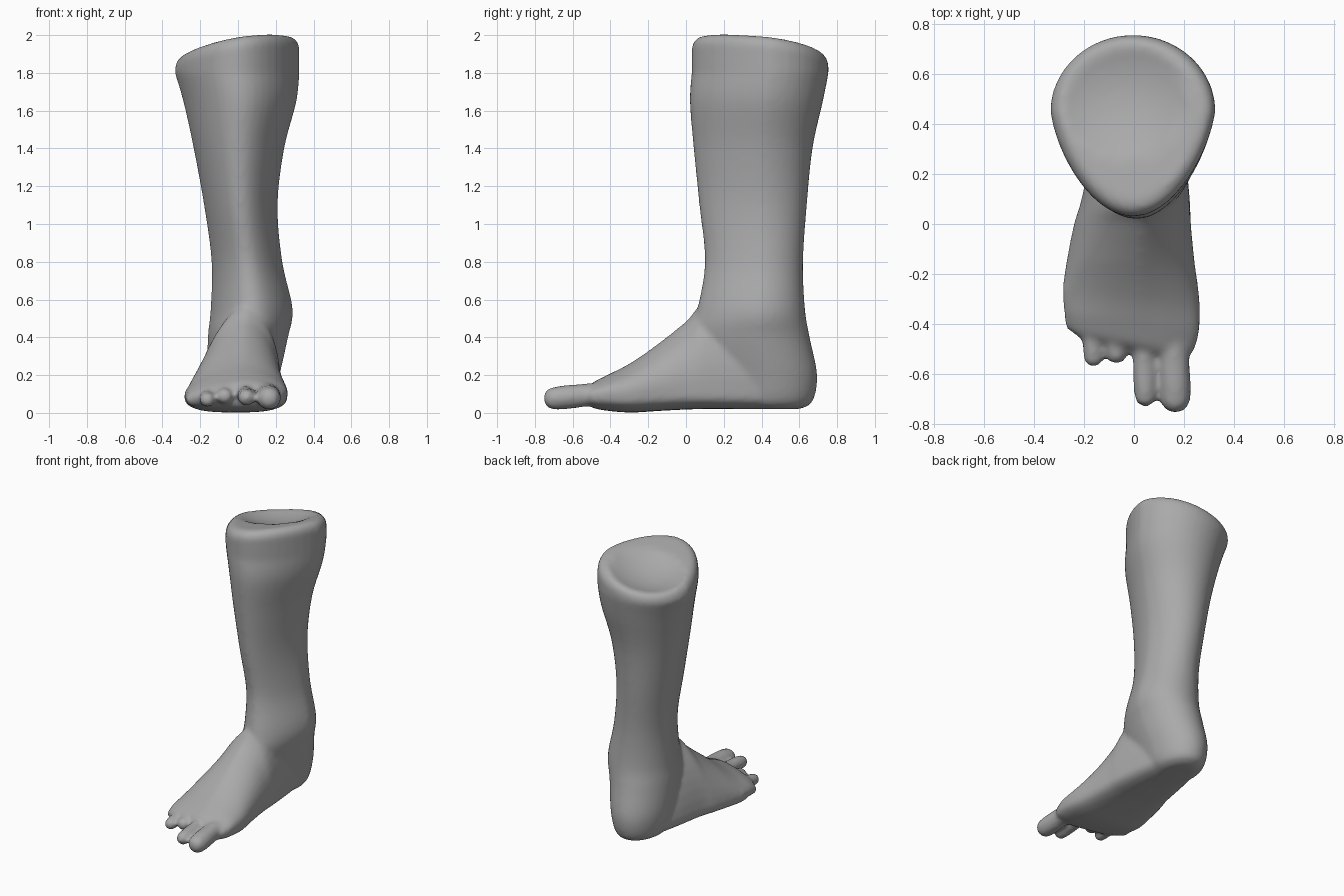
import bpy, bmesh
from math import sin, cos, pi
from mathutils import Vector

if "Cube" in bpy.data.objects:
    bpy.data.objects.remove(bpy.data.objects["Cube"])

SIDES = 40


def resample(rows, steps=5):
    """Catmull-Rom blend through the rows of a section table."""
    rows = [Vector(r) for r in rows]
    padded = [rows[0]] + rows + [rows[-1]]
    result = []
    for a, b, c, d in zip(padded, padded[1:], padded[2:], padded[3:]):
        for k in range(steps):
            t = k / steps
            result.append(b + (c - a) * (t / 2) + (a * 2 - b * 5 + c * 4 - d) * (t * t / 2)
                          + (b * 3 - a - c * 3 + d) * (t ** 3 / 2))
    return result + [rows[-1]]


def signed_power(value, exponent):
    return abs(value) ** exponent * (1 if value >= 0 else -1)


def loft(bm, rings):
    """Skin a closed tube through the rings and cap both ends."""
    loops = [[bm.verts.new(p) for p in ring] for ring in rings]
    for low, high in zip(loops, loops[1:]):
        for i in range(SIDES):
            j = (i + 1) % SIDES
            bm.faces.new((low[i], low[j], high[j], high[i]))
    bm.faces.new(loops[0][::-1])
    bm.faces.new(loops[-1])


def top_height(x, y):
    """Sloping cut end of the leg with a shallow dish in it."""
    plane = 1.95 + 0.17 * x - 0.13 * (y - 0.4)
    away = ((x + 0.04) / 0.2) ** 2 + ((y - 0.5) / 0.19) ** 2
    return plane - 0.06 * max(0, 1 - away / 1.6)


def leg_ring(section):
    z, left, right, front, back = section
    middle, half = (left + right) / 2, (right - left) / 2
    wide = front + (back - front) * 0.58
    ring = []
    for i in range(SIDES):
        c, s = cos(2 * pi * i / SIDES), sin(2 * pi * i / SIDES)
        x = middle + half * c * (1 - 0.2 * max(0, -s))
        y = wide + s * ((back - wide) if s > 0 else (wide - front))
        ring.append(Vector((x, y, z)))
    return ring


def foot_ring(section):
    y, left, right, low, high = section
    middle, half = (left + right) / 2, (right - left) / 2
    waist = low + min(0.09, (high - low) * 0.45)
    ring = []
    for i in range(SIDES):
        c, s = cos(2 * pi * i / SIDES), sin(2 * pi * i / SIDES)
        if s > 0:
            x = middle + half * signed_power(c, 1.35) + 0.04 * s
            z = waist + (high - waist) * s
        else:
            x = middle + half * signed_power(c, 0.7)
            z = waist + (waist - low) * signed_power(s, 0.7)
        # the front edge runs back towards the little toe
        slant = max(0, -y - 0.15) * 0.55 * (x - 0.12) if x < 0.12 else 0
        ring.append(Vector((x, y - slant, z)))
    return ring


def toe(bm, x, root, tip, radius, z):
    """Rounded finger shape, slightly bulbous at its end."""
    rings = []
    start, end = Vector((x - 0.01, root, z + 0.03)), Vector((x, tip + radius, z))
    for k in range(6):
        rings.append((start.lerp(end, k / 6), radius * (0.95 + 0.02 * k)))
    for k in range(7):
        a = pi / 2 * k / 6.3
        rings.append((end - Vector((0, radius * sin(a), 0)), radius * cos(a)))
    loft(bm, [[p + Vector((r * cos(2 * pi * i / SIDES), 0, r * sin(2 * pi * i / SIDES)))
               for i in range(SIDES)] for p, r in rings])


bm = bmesh.new()

# Leg and heel: height, left, right, front, back
leg = [
    (0.02, -0.07, 0.12, 0.25, 0.60),
    (0.06, -0.13, 0.18, 0.15, 0.67),
    (0.2, -0.16, 0.22, 0.08, 0.695),
    (0.4, -0.16, 0.265, 0.02, 0.655),
    (0.55, -0.145, 0.29, 0.06, 0.63),
    (0.8, -0.14, 0.235, 0.1, 0.62),
    (1.1, -0.18, 0.21, 0.07, 0.64),
    (1.4, -0.235, 0.245, 0.04, 0.67),
    (1.65, -0.29, 0.31, 0.02, 0.725),
    (1.8, -0.335, 0.325, 0.03, 0.755),
]
rings = [leg_ring(s) for s in resample(leg)]
# Rounded rim, then shrinking rings across the dished top
outer = rings[-1]
centre = Vector((-0.01, 0.42, 0))
for scale, drop in ((1, 0.06), (0.97, 0.03), (0.91, 0.008), (0.83, 0), (0.7, 0),
                    (0.55, 0), (0.4, 0), (0.25, 0), (0.1, 0)):
    ring = []
    for p in outer:
        q = centre.lerp(p, scale)
        ring.append(Vector((q.x, q.y, top_height(q.x, q.y) - drop)))
    rings.append(ring)
loft(bm, rings)

# Foot: depth, left, right, bottom, top
foot = [
    (0.5, -0.12, 0.17, 0.02, 0.3),
    (0.3, -0.17, 0.2, 0.02, 0.55),
    (0.1, -0.21, 0.22, 0.02, 0.58),
    (0, -0.24, 0.225, 0.018, 0.485),
    (-0.15, -0.27, 0.24, 0.01, 0.365),
    (-0.3, -0.285, 0.26, 0.002, 0.265),
    (-0.42, -0.275, 0.26, 0.01, 0.205),
    (-0.5, -0.25, 0.24, 0.025, 0.165),
    (-0.53, -0.2, 0.21, 0.05, 0.13),
]
loft(bm, [foot_ring(s) for s in resample(foot)])

# Toes, big to little: x, root, tip, radius, height
for spec in ((0.165, -0.4, -0.755, 0.061, 0.077), (0.045, -0.4, -0.73, 0.044, 0.082),
             (-0.07, -0.35, -0.56, 0.042, 0.088), (-0.162, -0.3, -0.572, 0.04, 0.07),
             (-0.24, -0.25, -0.432, 0.036, 0.072)):
    toe(bm, *spec)

bmesh.ops.recalc_face_normals(bm, faces=bm.faces)
mesh = bpy.data.meshes.new("foot_and_leg")
bm.to_mesh(mesh)
bm.free()
body = bpy.data.objects.new("foot_and_leg", mesh)
bpy.context.collection.objects.link(body)

# Fuse the volumes into one soft skin
fuse = body.modifiers.new("fuse", "REMESH")
fuse.mode = "VOXEL"
fuse.voxel_size = 0.014
fuse.use_smooth_shade = True
soften = body.modifiers.new("soften", "SMOOTH")
soften.factor = 0.5
soften.iterations = 8

# Plain grey skin
grey = bpy.data.materials.new("plain_grey")
grey.use_nodes = True
grey.diffuse_color = (0.4, 0.4, 0.4, 1)
grey.node_tree.nodes["Principled BSDF"].inputs["Base Color"].default_value = (0.4, 0.4, 0.4, 1)
mesh.materials.append(grey)

bpy.context.view_layer.objects.active = body
body.select_set(True)
for name in ("fuse", "soften"):
    bpy.ops.object.modifier_apply(modifier=name)
bpy.ops.object.shade_smooth()
